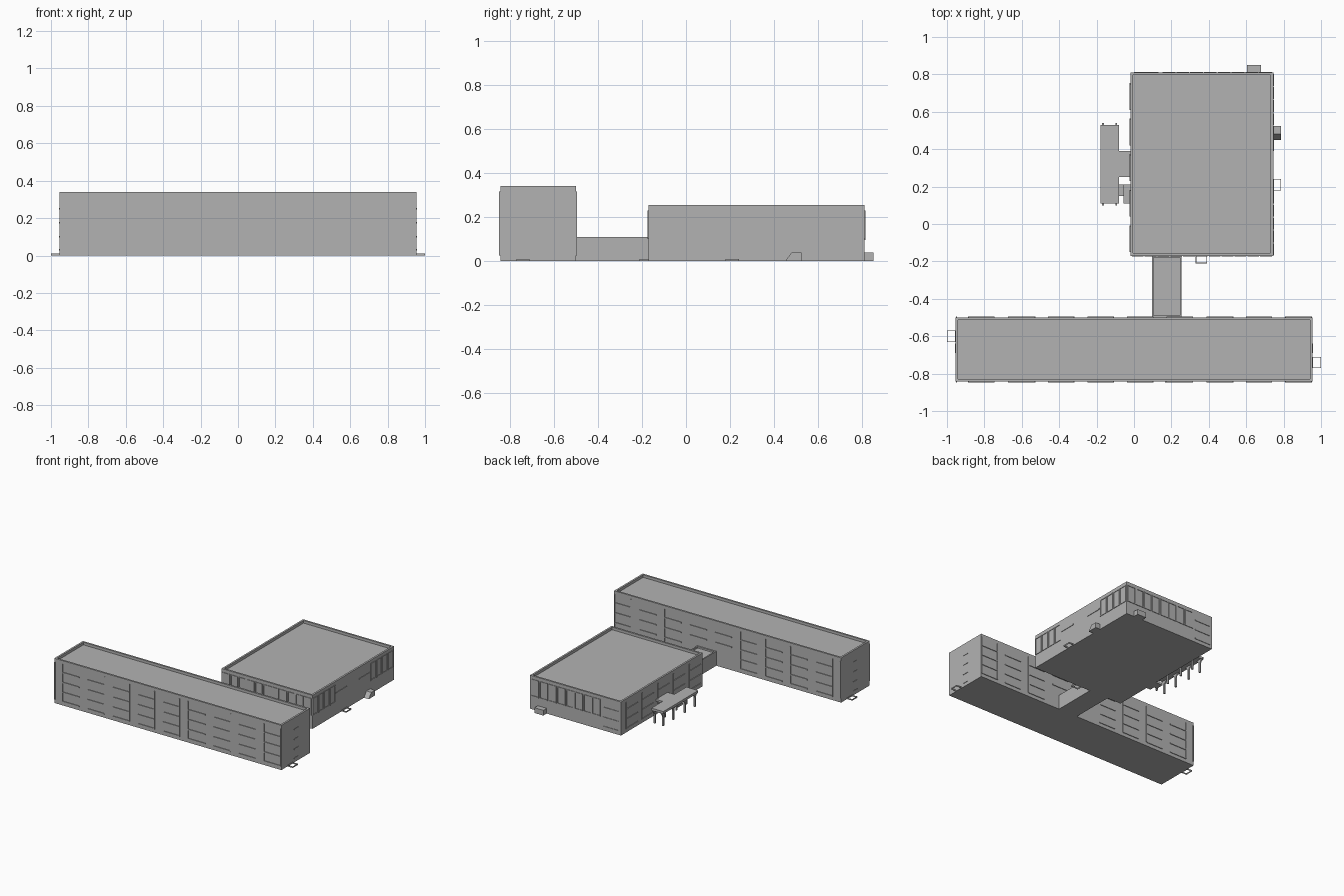
import bpy, bmesh
from mathutils import Matrix, Vector

if "Cube" in bpy.data.objects:
    bpy.data.objects.remove(bpy.data.objects["Cube"], do_unlink=True)

GREY = (0.45, 0.45, 0.45, 1)
grey = bpy.data.materials.new("concrete_grey")
grey.use_nodes = True
grey.diffuse_color = GREY
grey.node_tree.nodes["Principled BSDF"].inputs["Base Color"].default_value = GREY


def finish(bm, name):
    bmesh.ops.recalc_face_normals(bm, faces=bm.faces)
    mesh = bpy.data.meshes.new(name)
    bm.to_mesh(mesh)
    bm.free()
    mesh.materials.append(grey)
    ob = bpy.data.objects.new(name, mesh)
    bpy.context.collection.objects.link(ob)
    return ob


def add_box(bm, lo, hi):
    lo, hi = Vector(lo), Vector(hi)
    mat = Matrix.Translation((lo + hi) / 2) @ Matrix.Diagonal((*(hi - lo), 1))
    return bmesh.ops.create_cube(bm, size=1, matrix=mat)["verts"]


def boxes(name, items):
    bm = bmesh.new()
    for lo, hi in items:
        add_box(bm, lo, hi)
    return finish(bm, name)


def block(name, lo, hi, rim=0.02, drop=0.02):
    """Flat-roofed volume with a parapet around a sunken roof."""
    bm = bmesh.new()
    add_box(bm, lo, hi)
    bm.normal_update()
    roof = [f for f in bm.faces if f.normal.z > 0.9]
    bmesh.ops.inset_region(bm, faces=roof, thickness=rim)
    rim_roof = bmesh.ops.extrude_face_region(bm, geom=roof)
    verts = [v for v in rim_roof["geom"] if isinstance(v, bmesh.types.BMVert)]
    bmesh.ops.translate(bm, verts=verts, vec=(0, 0, -drop))
    bmesh.ops.delete(bm, geom=roof, context="FACES")
    return finish(bm, name)


def on_wall(axis, wall, out, a0, a1, z0, z1):
    """Bounds of a trim piece lying on a wall; axis is the wall's normal axis."""
    w0, w1 = sorted((wall, wall + out))
    if axis == "x":
        return (w0, a0, z0), (w1, a1, z1)
    return (a0, w0, z0), (a1, w1, z1)


def ledges(axis, wall, out, starts, width, heights):
    return [on_wall(axis, wall, out, s, s + width, z - 0.004, z + 0.004)
            for s in starts for z in heights]


def fins(axis, wall, out, places, z0, z1):
    return [on_wall(axis, wall, out, p - 0.003, p + 0.003, z0, z1) for p in places]


def tall_windows(axis, wall, out, start, end, count, z0=0.1, z1=0.23):
    """Row of upright window frames."""
    pitch, t, items = (end - start) / count, 0.006, []
    for i in range(count):
        a, b = start + i * pitch + 0.003, start + (i + 1) * pitch - 0.003
        items += [on_wall(axis, wall, out, a, a + t, z0, z1),
                  on_wall(axis, wall, out, b - t, b, z0, z1),
                  on_wall(axis, wall, out, a + t, b - t, z0, z0 + t),
                  on_wall(axis, wall, out, a + t, b - t, z1 - t, z1)]
    return items


# Main volumes
block("long_block", (-0.955, -0.843, 0), (0.955, -0.5, 0.34))
block("hall", (-0.02, -0.17, 0), (0.745, 0.81, 0.255))
block("link_corridor", (0.095, -0.5, 0), (0.255, -0.17, 0.11), rim=0.014, drop=0.012)

# Long block window ledges and upright fins
floors = [0.03, 0.1, 0.175, 0.25]
bays = [-0.885 + 0.212 * i for i in range(9)]
fin_x = [-0.95, -0.885, -0.53, -0.32, -0.11, 0.1, 0.17, 0.53, 0.81, 0.95]
boxes("long_block_front_trim",
      ledges("y", -0.843, -0.005, bays, 0.14, floors)
      + fins("y", -0.843, -0.005, fin_x, 0.03, 0.315))
boxes("long_block_back_trim",
      ledges("y", -0.5, 0.005, bays, 0.14, floors[2:])
      + ledges("y", -0.5, 0.005, [b for b in bays if not -0.06 < b < 0.26], 0.14, floors[:2])
      + fins("y", -0.5, 0.005, [x for x in fin_x if not 0.09 < x < 0.26], 0.03, 0.315))
for side, name in ((1, "left"), (-1, "right")):
    boxes(name + "_end_sills",
          ledges("x", 0.955 * side, 0.003 * side, [-0.69], 0.05, floors))

# Hall windows
boxes("hall_left_windows",
      tall_windows("x", 0.745, 0.004, -0.17, 0.105, 4)
      + tall_windows("x", 0.745, 0.004, 0.525, 0.805, 4)
      + ledges("x", 0.745, 0.004, [0.11, 0.39], 0.13, [0.165]))
boxes("hall_back_windows",
      tall_windows("y", 0.81, 0.004, 0.15, 0.74, 8)
      + ledges("y", 0.81, 0.004, [0], 0.13, floors[:3]))
boxes("hall_front_windows", tall_windows("y", -0.17, -0.004, -0.015, 0.74, 11))
hall_bays = [-0.15 + 0.19 * i for i in range(5)]
boxes("hall_right_trim",
      ledges("x", -0.02, -0.005, hall_bays, 0.14, floors[:3])
      + fins("x", -0.02, -0.005, [b + 0.14 for b in hall_bays], 0.03, 0.23))

# Entrance canopy with its connecting slab
boxes("canopy_roof", [((-0.18, 0.11, 0.1), (-0.08, 0.53, 0.118)),
                      ((-0.08, 0.25, 0.1), (-0.02, 0.39, 0.115))])
leg_y = [0.13, 0.25, 0.39, 0.51]
boxes("canopy_legs", [((x - 0.006, y - 0.006, 0), (x + 0.006, y + 0.006, 0.1))
                      for x in (-0.165, -0.095) for y in leg_y])

# Curved braces spreading from each leg
bm = bmesh.new()
for x in (-0.165, -0.095):
    for y in leg_y:
        for s in (-1, 1):
            path = [(0.004, 0.065), (0.012, 0.085), (0.03, 0.1), (0.004, 0.1)]
            face = bm.faces.new([bm.verts.new((x - 0.005, y + s * a, z)) for a, z in path])
            top = bmesh.ops.extrude_face_region(bm, geom=[face])["geom"]
            bmesh.ops.translate(bm, vec=(0.01, 0, 0),
                                verts=[v for v in top if isinstance(v, bmesh.types.BMVert)])
finish(bm, "canopy_braces")

# Steps beside the hall entrance
boxes("entrance_steps", [((-0.08, 0.15, 0), (-0.055, 0.21, 0.015)),
                         ((-0.055, 0.11, 0), (-0.02, 0.21, 0.03))])

# Rear porch and sloped side hatch
boxes("rear_porch", [((0.605, 0.81, 0), (0.68, 0.85, 0.04))])
bm = bmesh.new()
for v in add_box(bm, (0.745, 0.45, 0), (0.785, 0.525, 0.04)):
    if v.co.z > 0.02 and v.co.y < 0.48:
        v.co.y += 0.03
finish(bm, "side_hatch")

# Open stoop frames at the doors
for name, x0, x1, y0, y1 in (("hall_left_stoop", 0.745, 0.785, 0.18, 0.24),
                             ("hall_front_stoop", 0.33, 0.39, -0.21, -0.17),
                             ("right_end_stoop", -1.0, -0.955, -0.63, -0.57),
                             ("left_end_stoop", 0.955, 1.0, -0.77, -0.71)):
    t, h = 0.003, 0.01
    boxes(name, [((x0, y0, 0), (x0 + t, y1, h)), ((x1 - t, y0, 0), (x1, y1, h)),
                 ((x0 + t, y0, 0), (x1 - t, y0 + t, h)),
                 ((x0 + t, y1 - t, 0), (x1 - t, y1, h))])
